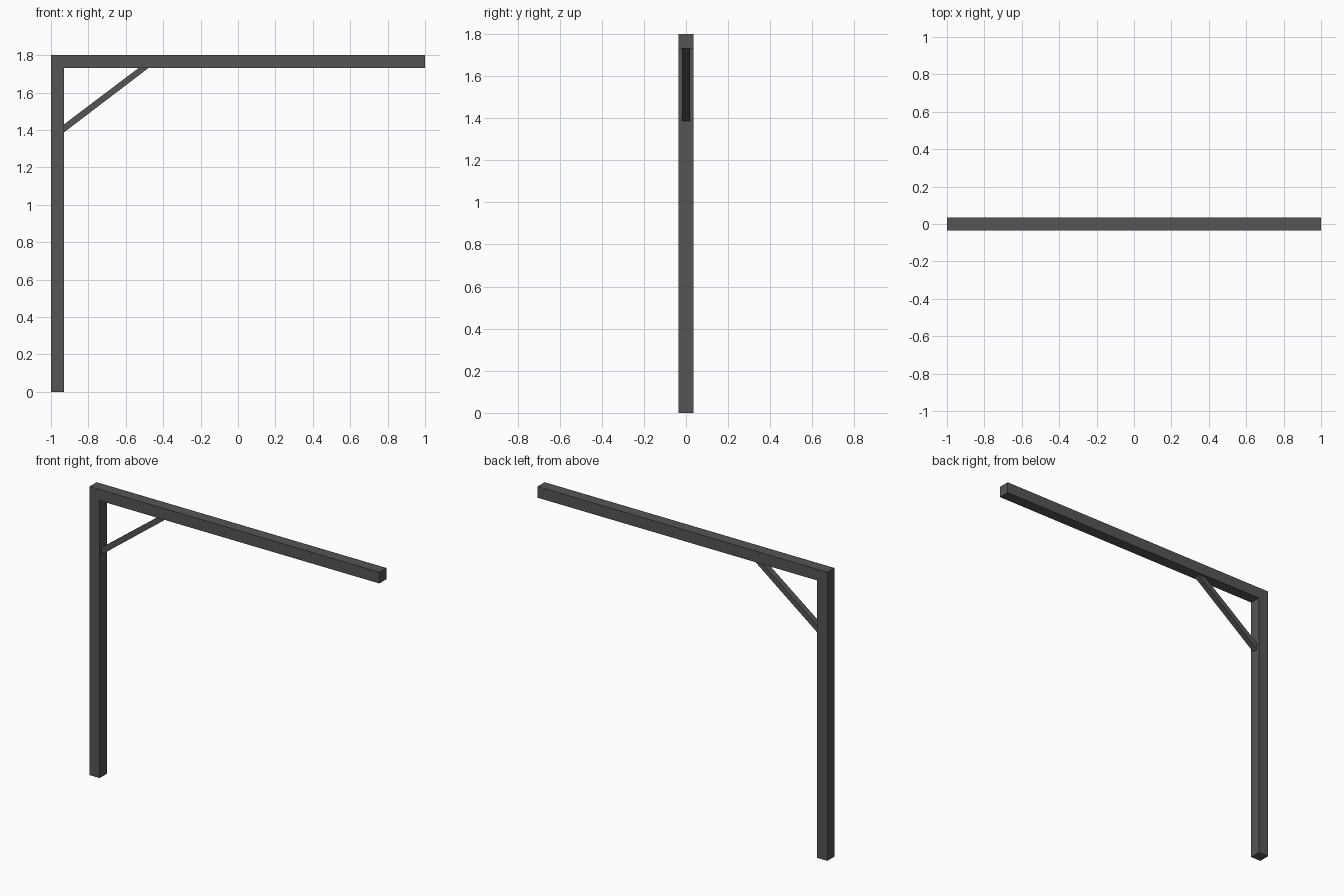
import bpy, bmesh

if "Cube" in bpy.data.objects:
    bpy.data.objects.remove(bpy.data.objects["Cube"])

steel = bpy.data.materials.new("dark_grey")
steel.diffuse_color = (0.09, 0.09, 0.09, 1)
steel.use_nodes = True
steel.node_tree.nodes["Principled BSDF"].inputs["Base Color"].default_value = steel.diffuse_color


def extrude_profile(name, points, depth):
    """Solid made from an x/z outline, centred on y = 0."""
    bm = bmesh.new()
    face = bm.faces.new([bm.verts.new((x, -depth / 2, z)) for x, z in points])
    out = bmesh.ops.extrude_face_region(bm, geom=[face])
    moved = [v for v in out["geom"] if isinstance(v, bmesh.types.BMVert)]
    bmesh.ops.translate(bm, verts=moved, vec=(0, depth, 0))
    bmesh.ops.recalc_face_normals(bm, faces=bm.faces)
    mesh = bpy.data.meshes.new(name)
    bm.to_mesh(mesh)
    bm.free()
    mesh.materials.append(steel)
    obj = bpy.data.objects.new(name, mesh)
    bpy.context.collection.objects.link(obj)
    return obj


W = 0.07          # square section of post and beam
H = 1.80          # overall height
inner_x, under_z = -1 + W, H - W

# Post and cantilever beam, joined at the corner
extrude_profile("post_and_beam", [
    (-1, 0), (inner_x, 0), (inner_x, under_z),
    (1, under_z), (1, H), (-1, H)], W)

# Diagonal brace, ends cut flush against post and beam
extrude_profile("diagonal_brace", [
    (inner_x, 1.387), (-0.48, under_z),
    (-0.533, under_z), (inner_x, 1.430)], 0.036)
